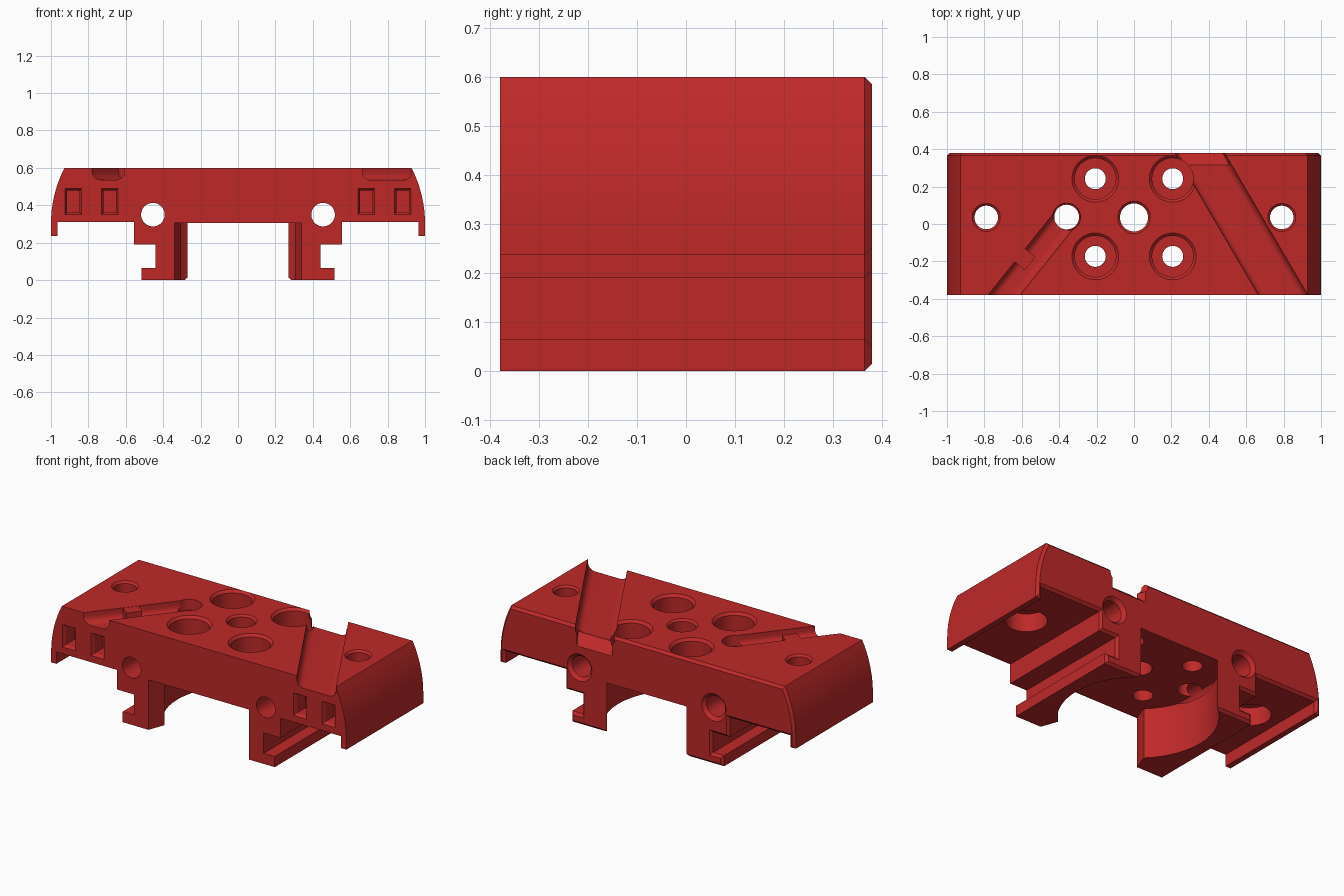
import bpy, bmesh, math
from mathutils import Vector

if "Cube" in bpy.data.objects:
    bpy.data.objects.remove(bpy.data.objects["Cube"])

red = bpy.data.materials.new("red plastic")
red.diffuse_color = (0.52, 0.022, 0.022, 1)
red.use_nodes = True
red.node_tree.nodes["Principled BSDF"].inputs["Base Color"].default_value = red.diffuse_color


def loft(name, rings):
    """Closed solid through a list of equal-length point loops."""
    bm = bmesh.new()
    loops = [[bm.verts.new(p) for p in ring] for ring in rings]
    n = len(loops[0])
    for a, b in zip(loops, loops[1:]):
        for i in range(n):
            j = (i + 1) % n
            bm.faces.new((a[i], a[j], b[j], b[i]))
    bm.faces.new(loops[0])
    bm.faces.new(loops[-1])
    bmesh.ops.recalc_face_normals(bm, faces=bm.faces)
    me = bpy.data.meshes.new(name)
    bm.to_mesh(me)
    bm.free()
    ob = bpy.data.objects.new(name, me)
    me.materials.append(red)
    bpy.context.collection.objects.link(ob)
    return ob


def lathe(name, steps, u, v, along_y=False, seg=48):
    """Round solid from (height, radius) steps, standing at u, v."""
    rings = []
    for h, r in steps:
        pts = [(u + r * math.cos(2 * math.pi * i / seg),
                v + r * math.sin(2 * math.pi * i / seg)) for i in range(seg)]
        rings.append([(a, h, b) if along_y else (a, b, h) for a, b in pts])
    return loft(name, rings)


def groove(name, start, end, half, floor=0.535, r=0.04):
    """Straight channel with rounded floor corners, open at the top."""
    s, e = Vector(start), Vector(end)
    d = (e - s).normalized()
    n = Vector((-d.y, d.x))
    prof = [(half, 0.7)]
    for side in (1, -1):
        arc = []
        for i in range(7):
            t = math.pi / 2 * i / 6
            arc.append((side * (half - r + r * math.cos(t)), floor + r - r * math.sin(t)))
        prof += arc if side == 1 else arc[::-1]
    prof.append((-half, 0.7))
    return loft(name, [[(*(p + n * w), z) for w, z in prof] for p in (s, e)])


def box_ring(x0, x1, z0, z1, y):
    return [(x0, y, z0), (x1, y, z0), (x1, y, z1), (x0, y, z1)]


# Body: mirrored rail profile with bowed ends, clip feet and side lips
R = 0.66
right = [(0.515, 0), (0.515, 0.065), (0.44, 0.065), (0.44, 0.19), (0.555, 0.19),
         (0.555, 0.31), (0.965, 0.31), (0.965, 0.237), (1, 0.237)]
for i in range(13):
    z = 0.3 + 0.3 * i / 12
    right.append((1 - R + math.sqrt(R * R - (z - 0.3) ** 2), z))
outline = right + [(-x, z) for x, z in reversed(right)]
body = loft("mounting_body", [[(x, y, z) for x, z in outline] for y in (-0.38, 0.365)])

# Chamfer around the whole back outline
bm = bmesh.new()
bm.from_mesh(body.data)
back = [f for f in bm.faces if all(v.co.y > 0.36 for v in f.verts)]
bmesh.ops.inset_region(bm, faces=back, thickness=0.015, use_even_offset=True)
for v in {v for f in back for v in f.verts}:
    v.co.y = 0.38
bm.to_mesh(body.data)
bm.free()

cutters = []

# Round pocket between the feet, flared at the front
half = [(0.35, -0.41), (0.34, -0.38)]
for i in range(29):
    a = math.radians(-46 + 98 * i / 28)
    half.append((0.437 * math.cos(a), 0.035 + 0.437 * math.sin(a)))
half.append((0.27, 0.42))
plan = half + [(-x, y) for x, y in reversed(half)]
cutters.append(loft("pocket_cutter", [[(x, y, z) for x, y in plan] for z in (-0.1, 0.306)]))

# Four counterbored screw holes
for x in (-0.207, 0.207):
    for y in (-0.173, 0.242):
        cutters.append(lathe("screw_cutter", [(0.615, 0.14), (0.585, 0.11), (0.44, 0.11),
                                              (0.44, 0.056), (0.2, 0.056)], x, y))
# Centre hole
cutters.append(lathe("centre_cutter", [(0.61, 0.097), (0.588, 0.075), (0.2, 0.075)], 0, 0.035))
# Cable hole at the end of the narrow groove
cutters.append(lathe("cable_cutter", [(0.62, 0.075), (0.535, 0.072), (0.535, 0.066),
                                      (0.2, 0.066)], -0.36, 0.037))
for s in (-1, 1):
    # End holes, with a wide recess underneath
    cutters.append(lathe("end_hole_cutter", [(0.62, 0.095), (0.588, 0.063), (0.42, 0.063),
                                             (0.42, 0.115), (0.2, 0.115)], s * 0.79, 0.035))
    # Long bolt holes from front to back
    cutters.append(lathe("bolt_cutter", [(-0.45, 0.063), (0.36, 0.063), (0.40, 0.103)],
                         s * 0.455, 0.35, along_y=True))
    # Small rectangular sockets in the front
    for c in (0.685, 0.88):
        x = s * c
        cutters.append(loft("socket_cutter", [
            box_ring(x - 0.05, x + 0.05, 0.345, 0.495, -0.39),
            box_ring(x - 0.033, x + 0.033, 0.362, 0.478, -0.362),
            box_ring(x - 0.033, x + 0.033, 0.362, 0.478, -0.28)]))

# Slanted grooves across the top
cutters.append(groove("wide_groove_cutter", (0.856, -0.48), (0.293, 0.48), 0.114))
cutters.append(groove("narrow_groove_cutter", (-0.774, -0.48), (-0.36, 0.037), 0.067))
# Ramp at the back of the wide groove
cutters.append(loft("ramp_cutter", [box_ring(0.275, 0.51, 0.534, 0.57, 0.315),
                                    box_ring(0.225, 0.46, 0.462, 0.57, 0.40)]))

bpy.context.view_layer.objects.active = body
body.select_set(True)
for c in cutters:
    c.hide_render = True
    mod = body.modifiers.new("cut", 'BOOLEAN')
    mod.operation = 'DIFFERENCE'
    mod.solver = 'EXACT'
    mod.object = c
    bpy.ops.object.modifier_apply(modifier=mod.name)
    bpy.data.objects.remove(c)

# Small retaining tab inside the narrow groove
along = Vector((0.625, 0.78)) * 0.045
across = Vector((0.78, -0.625)) * 0.045
mid = Vector((-0.59, -0.183))
tab = [mid + along + across, mid - along + across, mid - along - across, mid + along - across]
loft("cable_tab", [[(p.x, p.y, z) for p in tab] for z in (0.53, 0.599)])

bpy.ops.object.shade_smooth_by_angle(angle=math.radians(25))
